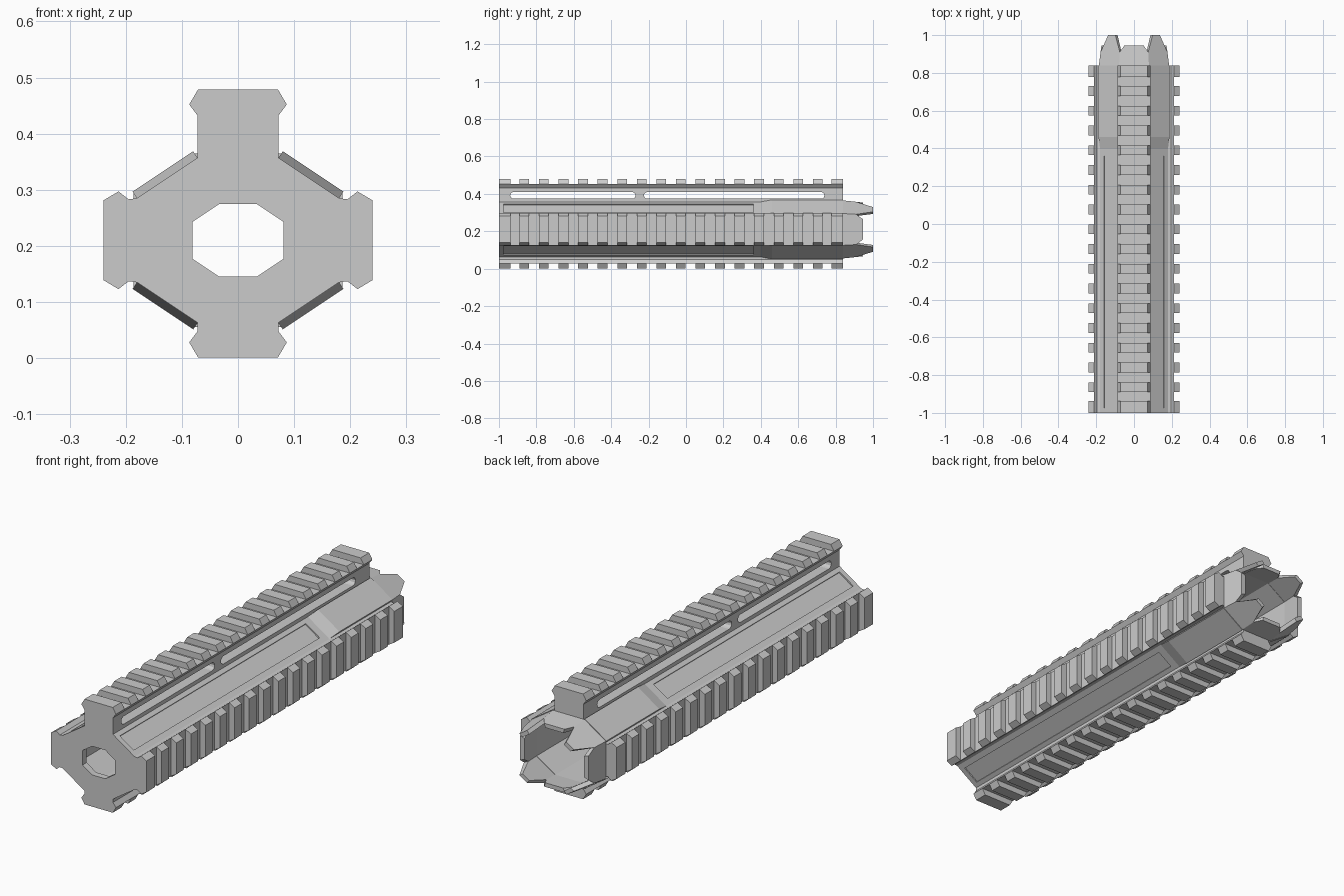
import bpy, bmesh
from mathutils import Vector as V

if "Cube" in bpy.data.objects:
    bpy.data.objects.remove(bpy.data.objects["Cube"])

CZ = 0.21                 # height of the bore axis
Y0, Y1 = -1.0, 0.84       # ends of the railed body
QUADS = [(1, 1), (-1, 1), (1, -1), (-1, -1)]


def loft(bm, ring_a, ring_b):
    """Closed solid between two rings with equal point counts."""
    a = [bm.verts.new(p) for p in ring_a]
    b = [bm.verts.new(p) for p in ring_b]
    bm.faces.new(a)
    bm.faces.new(b[::-1])
    n = len(a)
    for i in range(n):
        bm.faces.new((a[i], b[i], b[(i + 1) % n], a[(i + 1) % n]))


def prism(bm, profile, y0, y1):
    loft(bm, [(x, y0, CZ + z) for x, z in profile], [(x, y1, CZ + z) for x, z in profile])


def finish(bm, name):
    bmesh.ops.recalc_face_normals(bm, faces=bm.faces)
    me = bpy.data.meshes.new(name)
    bm.to_mesh(me)
    bm.free()
    ob = bpy.data.objects.new(name, me)
    bpy.context.collection.objects.link(ob)
    return ob


def cut(target, bm):
    cutter = finish(bm, "cutter")
    cutter.hide_render = True
    mod = target.modifiers.new("cut", 'BOOLEAN')
    mod.operation, mod.object, mod.solver = 'DIFFERENCE', cutter, 'EXACT'
    bpy.context.view_layer.objects.active = target
    bpy.ops.object.modifier_apply(modifier=mod.name)
    bpy.data.objects.remove(cutter)


def octagon(a, b):
    """Eight corners from the two corners of the upper right slanted side."""
    q = [a, b, (b[0], -b[1]), (a[0], -a[1])]
    return q + [(-x, z) for x, z in reversed(q)]


# Body: four-armed profile, axis-relative
half = [(0.087, 0.242), (0.072, 0.222), (0.072, 0.147), (0.18, 0.075), (0.195, 0.073), (0.213, 0.087),
        (0.213, -0.087), (0.195, -0.073), (0.18, -0.075), (0.072, -0.147), (0.072, -0.162), (0.087, -0.182)]
bm = bmesh.new()
prism(bm, half + [(-x, z) for x, z in reversed(half)], Y0, Y1)
body = finish(bm, "handguard_body")

# Hollow interior and smaller front opening
collar = octagon((0.079, 0.155), (0.186, 0.085))
WALL = 0.87
bm = bmesh.new()
prism(bm, [(x * WALL, z * WALL) for x, z in collar], Y0 + 0.03, Y1 + 0.1)
cut(body, bm)
bm = bmesh.new()
prism(bm, octagon((0.033, 0.065), (0.081, 0.033)), Y0 - 0.1, Y0 + 0.1)
cut(body, bm)

# Two round-ended slots through the top stem
import math
bm = bmesh.new()
for ya, yb in ((-0.94, -0.27), (-0.225, 0.74)):
    r, ring = 0.018, []
    for c, start in ((yb - r, -90), (ya + r, 90)):
        for k in range(7):
            t = math.radians(start + k * 30)
            ring.append((c + r * math.cos(t), 0.392 + r * math.sin(t)))
    loft(bm, [(-0.2, y, z) for y, z in ring], [(0.2, y, z) for y, z in ring])
cut(body, bm)

# Long shallow panels and raised wedges on the slanted faces
A, B = V((0.072, 0.147)), V((0.18, 0.075))
N = V((B.y - A.y, B.x - A.x)).normalized()
N = V((abs(N.x), abs(N.y)))


def slant_ring(sx, sz, fa, fb, ya, yb, height):
    p, q = A.lerp(B, fa) + N * height, A.lerp(B, fb) + N * height
    return [(sx * v.x, y, CZ + sz * v.y) for v, y in ((p, ya), (q, ya), (q, yb), (p, yb))]


panels, wedges = bmesh.new(), bmesh.new()
for sx, sz in QUADS:
    loft(panels, slant_ring(sx, sz, 0.16, 0.8, -0.975, 0.36, -0.006),
         slant_ring(sx, sz, 0.16, 0.8, -0.975, 0.36, 0.01))
    loft(wedges, slant_ring(sx, sz, 0, 1, 0.39, Y1, -0.002),
         slant_ring(sx, sz, 0, 1, 0.46, Y1, 0.014))
cut(body, panels)
finish(wedges, "raised_corner_plates")

# Rail teeth: 18 per side, trapezoid section, end teeth slightly longer
COUNT = 18
rails = {"top_rail_teeth": (0, 1, 0.242), "bottom_rail_teeth": (0, -1, 0.182),
         "right_rail_teeth": (1, 0, 0.213), "left_rail_teeth": (-1, 0, 0.213)}
for name, (dx, dz, d) in rails.items():
    section = [(0.087, d), (0.071, d + 0.027), (-0.071, d + 0.027), (-0.087, d)]
    profile = [(dx * h + dz * w, dz * h - dx * w) for w, h in section]
    bm = bmesh.new()
    for i in range(COUNT):
        y = -0.969 + i * (0.809 + 0.969) / (COUNT - 1)
        w = 0.031 if i in (0, COUNT - 1) else 0.026
        prism(bm, profile, y - w, y + w)
    finish(bm, name)

# Crown of eight tapering prongs: long on the corners, short between
bm = bmesh.new()
for i in range(8):
    a, b = V(collar[i]), V(collar[(i + 1) % 8])
    long = i in (0, 2, 4, 6)
    tip, f = (1.0, 0.3) if long else (0.945, 0.15)
    outline = [(0, Y1), (1, Y1), (1, 0.91), (1 - f, tip), (f, tip), (0, 0.91)]
    rings = []
    for scale in (1.0, WALL if not long else 0.88):
        ring = []
        for t, y in outline:
            p = a.lerp(b, t) * scale * (1 - 0.11 * (y - Y1) / 0.16)
            ring.append((p.x, y, CZ + p.y))
        rings.append(ring)
    loft(bm, *rings)
finish(bm, "rear_prong_crown")
